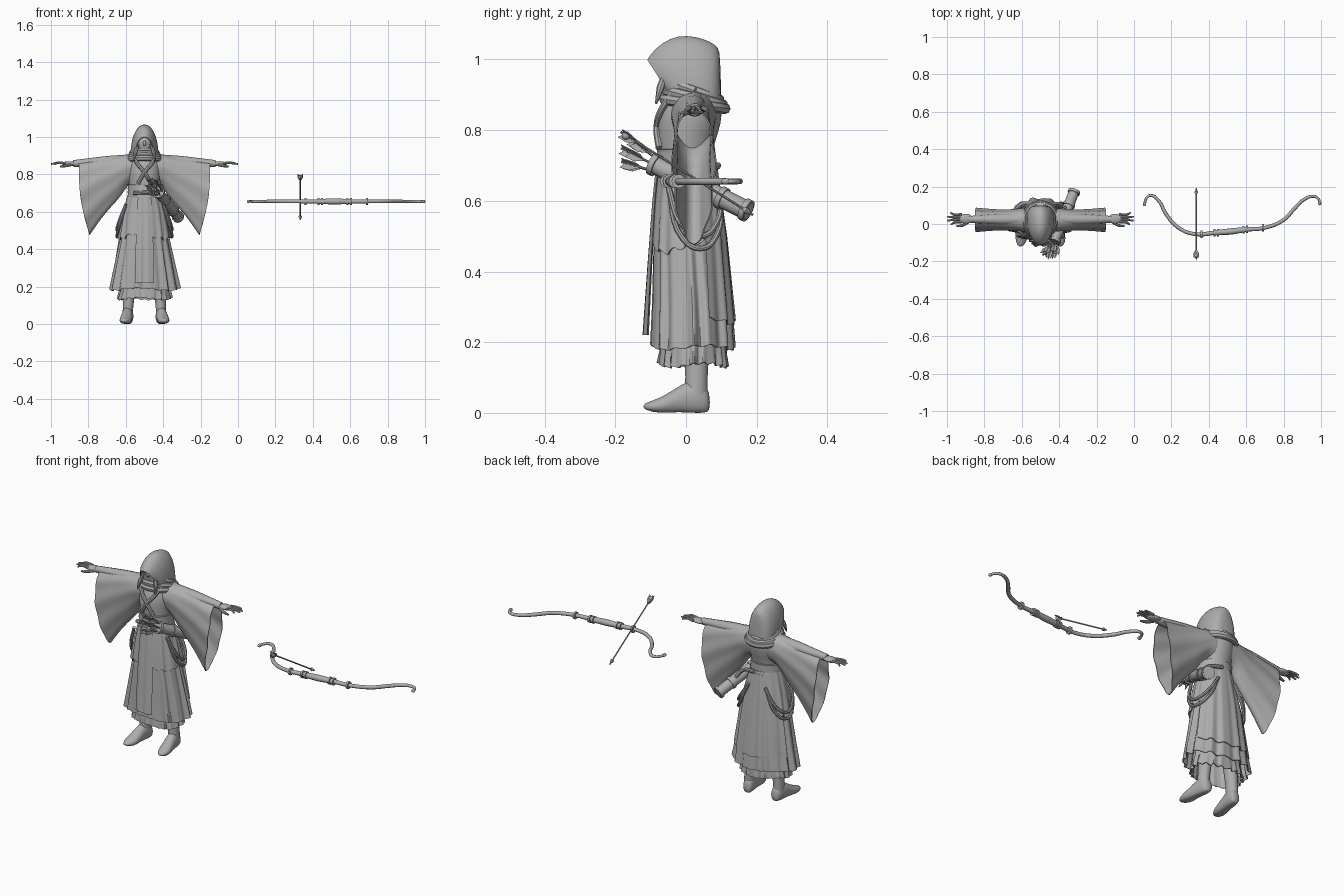
import bpy, bmesh, math, random
from mathutils import Vector

random.seed(4)
if "Cube" in bpy.data.objects:
    bpy.data.objects.remove(bpy.data.objects["Cube"])

grey = bpy.data.materials.new("plain grey")
grey.use_nodes = True
colour = (0.42, 0.42, 0.42, 1)
grey.diffuse_color = colour
grey.node_tree.nodes["Principled BSDF"].inputs["Base Color"].default_value = colour

CX = -0.5  # figure's centre line
SIDES = ((1, "left"), (-1, "right"))
made = []


def add(name, data):
    ob = bpy.data.objects.new(name, data)
    bpy.context.collection.objects.link(ob)
    data.materials.append(grey)
    made.append(ob)
    return ob


def loft(name, rings, closed=True, caps=(False, False), thick=0, smooth=0):
    """Skin a list of rings holding equal numbers of points."""
    bm = bmesh.new()
    rows = [[bm.verts.new(p) for p in r] for r in rings]
    n = len(rows[0])
    for a, b in zip(rows, rows[1:]):
        for i in range(n if closed else n - 1):
            j = (i + 1) % n
            bm.faces.new((a[i], a[j], b[j], b[i]))
    for cap, row in zip(caps, (rows[0], rows[-1])):
        if cap:
            bm.faces.new(row)
    bmesh.ops.recalc_face_normals(bm, faces=bm.faces)
    me = bpy.data.meshes.new(name)
    bm.to_mesh(me)
    bm.free()
    ob = add(name, me)
    if smooth:
        ob.modifiers.new("round", "SUBSURF").levels = smooth
    if thick:
        ob.modifiers.new("cloth", "SOLIDIFY").thickness = thick
    return ob


def oval(cy, z, rx, ry, n=24, cx=CX, span=(0, 360), pleat=0, wave=0, count=14):
    """Horizontal ring, optionally pleated and with a wavy height."""
    full = span == (0, 360)
    pts = []
    for i in range(n):
        a = math.radians(span[0] + (span[1] - span[0]) * i / (n if full else n - 1))
        k = 1 + pleat * (math.cos(count * a) + 0.6 * math.sin((count + 7) * a + 1))
        pts.append((cx + rx * k * math.cos(a), cy + ry * k * math.sin(a),
                    z + wave * math.sin(3 * a + 0.6) + wave * 0.5 * math.cos(count * a)))
    return pts


def tube(name, pts, r, radii=None, res=2):
    """Round rod through points with a radius factor at each."""
    cu = bpy.data.curves.new(name, "CURVE")
    cu.dimensions = "3D"
    cu.bevel_depth, cu.bevel_resolution, cu.use_fill_caps = r, res, True
    cu.resolution_u = 6
    sp = cu.splines.new("BEZIER")
    sp.bezier_points.add(len(pts) - 1)
    for i, (bp, p) in enumerate(zip(sp.bezier_points, pts)):
        bp.co = p
        bp.handle_left_type = bp.handle_right_type = "AUTO"
        bp.radius = radii[i] if radii else 1
    return add(name, cu)


def ball(name, centre, size):
    bm = bmesh.new()
    bmesh.ops.create_uvsphere(bm, u_segments=20, v_segments=12, radius=1)
    for v in bm.verts:
        v.co = Vector(centre) + Vector([a * b for a, b in zip(v.co, size)])
    me = bpy.data.meshes.new(name)
    bm.to_mesh(me)
    bm.free()
    return add(name, me)


def arrow(name, tail, tip, head=True):
    """Shaft with three feather vanes at the tail and a point at the tip."""
    a, b = Vector(tail), Vector(tip)
    d = (b - a).normalized()
    tube(name + "_shaft", [a, b], 0.0035)
    u = d.cross(Vector((1, 0, 0))).normalized()
    w = d.cross(u)
    for i in range(3):
        t = i * math.tau / 3
        out = u * math.cos(t) + w * math.sin(t)
        side = d.cross(out) * 0.0015
        edge = [a + d * 0.012, a + out * 0.017, a + d * 0.03 + out * 0.017, a + d * 0.06]
        loft(name + "_feather", [[p + side for p in edge], [p - side for p in edge]],
             caps=(True, True))
    if head:
        tube(name + "_point", [b - d * 0.035, b - d * 0.025, b], 0.01, [0.3, 1, 0.05])


# Robe body
loft("torso", [oval(*r) for r in ((0, .66, .09, .08), (0, .71, .08, .073), (0, .76, .083, .079),
     (.01, .82, .093, .092), (.018, .875, .09, .085), (.025, .91, .065, .062),
     (.025, .94, .045, .045))], smooth=1)
loft("sash", [oval(0, .675 + .01 * i, .088 + .003 * (i % 2), .08 + .003 * (i % 2))
              for i in range(8)], thick=.006)

# Pleated skirt layers
N = 160
loft("skirt", [oval(.005, .70, .082, .075, N), oval(.005, .6, .105, .088, N, pleat=.015),
               oval(.01, .45, .13, .1, N, pleat=.03), oval(.018, .3, .16, .11, N, pleat=.04),
               oval(.02, .185, .183, .116, N, pleat=.045, wave=.006)], thick=.004)
loft("underskirt", [oval(.02, .3, .115, .085, N), oval(.02, .2, .13, .092, N, pleat=.03),
                    oval(.02, .135, .142, .097, N, pleat=.05, wave=.006, count=20)], thick=.004)
loft("overskirt", [oval(.005, .705, .086, .08, N), oval(.007, .6, .115, .095, N, pleat=.015),
                   oval(.01, .47, .14, .106, N, pleat=.03, wave=.015)], thick=.004)
loft("back_panel", [oval(.01, z, rx, ry, 60, span=(25, 155), pleat=p, wave=w)
     for z, rx, ry, p, w in ((.69, .086, .08, 0, 0), (.5, .14, .106, .02, 0),
                             (.26, .175, .128, .035, .008))], thick=.004)
loft("front_panel", [oval(.005, z, rx, ry, 16, span=(250, 290), pleat=p, count=18)
     for z, rx, ry, p in ((.74, .09, .086, 0), (.6, .12, .1, .01), (.42, .14, .112, .02),
                          (.22, .15, .124, .03))], thick=.004)

# Collar, cowl and lapels
for i, (z, rx, ry) in enumerate(((.875, .088, .085), (.893, .08, .078), (.912, .068, .068))):
    pts = [(x, y, h - (y - .02) * (.15 + .1 * i)) for x, y, h in oval(.025, z, rx, ry, 17)]
    tube("cowl_fold", pts + pts[:1], .016)
for s, side in SIDES:
    tube(side + "_lapel", [(CX + s * .06, -.035, .905), (CX + s * .04, -.068, .86),
         (CX, -.082, .81), (CX - s * .035, -.076, .75)], .01)
    tube(side + "_hair_lock", [(CX + s * .035, -.06, .96), (CX + s * .048, -.072, .92),
         (CX + s * .055, -.085, .875)], .011, [.7, 1, .3])

# Hood made of arches running from the brim to the back of the head
arches = ((-.11, 1.0, -.052, .91, .046), (-.088, 1.032, -.04, .9, .06),
          (-.045, 1.062, -.01, .885, .071), (.0, 1.07, .025, .88, .075),
          (.05, 1.06, .06, .88, .073), (.085, 1.042, .088, .88, .06),
          (.097, 1.025, .1, .88, .035))
hood = []
for ty, tz, by, bz, hw in arches:
    ring = []
    for i in range(21):
        a = math.pi * i / 20
        k = math.sin(a)
        x = hw * math.cos(a) * (1 + .12 * k)
        ring.append((CX + x, by + (ty - by) * k, bz + (tz - bz) * k))
    hood.append(ring)
loft("hood", hood, closed=False, caps=(False, True), thick=.006, smooth=1)
ball("head", (CX, -.005, .965), (.048, .06, .07))
ball("nose", (CX, -.066, .965), (.008, .012, .014))

for s, side in SIDES:
    # Wide hanging sleeve: top point, bottom point and half width of each ring
    rings = []
    for k, (tx, tz, bx, bz, hw) in enumerate(((.04, .912, .05, .75, .07),
            (.1, .905, .085, .755, .066), (.17, .895, .125, .68, .058),
            (.24, .884, .19, .615, .058), (.3, .874, .245, .545, .062),
            (.35, .865, .292, .475, .066))):
        ring = []
        for i in range(36):
            a = math.tau * i / 36
            t = (1 - math.cos(a)) / 2
            w = hw * math.sin(a) * (1 + .04 * k / 2 * math.cos(9 * a)) * (1.05 - .25 * t)
            bulge = .02 * math.sin(math.pi * t) * k / 5
            ring.append((CX + s * (tx + (bx - tx) * t + bulge), .022 + w, tz + (bz - tz) * t))
        rings.append(ring)
    loft(side + "_sleeve", rings, thick=.004, smooth=1)

    # Arm, hand and spread fingers
    tube(side + "_arm", [(CX + s * x, .025, z) for x, z in ((.06, .875), (.2, .868), (.38, .858))],
         .03, [1.1, 1, .6], 4)
    ball(side + "_palm", (CX + s * .4, .028, .857), (.04, .026, .013))
    for i in range(4):
        y = .008 + i * .014
        reach = (.478, .498, .5, .482)[i]
        tube(side + "_finger", [(CX + s * .42, y + .002, .858), (CX + s * .46, y, .862),
             (CX + s * reach, y + (i - 1.5) * .007, .855)], .007, [1, 1, .6])
    tube(side + "_thumb", [(CX + s * .385, .01, .853), (CX + s * .42, -.008, .846),
         (CX + s * .45, -.012, .842)], .008, [1, 1, .6])

    # Boot: leg shaft plus a foot lofted from heel to pointed toe
    fx = CX + s * .09
    loft(side + "_boot_leg", [oval(cy, z, rx, ry, 16, cx=CX + s * off) for cy, z, rx, ry, off in
         ((.03, .3, .042, .045, .07), (.03, .18, .034, .037, .08), (.03, .1, .028, .031, .088),
          (.028, .04, .028, .034, .09))], smooth=1)
    foot = []
    for y, low, high, w in ((.068, .006, .05, .018), (.055, 0, .075, .028), (.02, 0, .09, .031),
                            (-.02, .003, .07, .03), (-.06, 0, .045, .035), (-.095, .002, .032, .03),
                            (-.122, .012, .024, .01)):
        foot.append([(fx + s * (.02 - y) * .12 + w * math.cos(a), y, max(low,
                     (low + high) / 2 + (high - low) * .6 * math.sin(a)))
                     for a in (math.tau * i / 16 for i in range(16))])
    loft(side + "_boot_foot", foot, caps=(True, True), smooth=1)

    # Draped cords at the hips
    for drop in (0, .035):
        tube(side + "_hip_cord", [(CX + s * .1, -.05, .64), (CX + s * .142, -.01, .53 - drop),
             (CX + s * .145, .04, .5 - drop), (CX + s * .11, .088, .54 - drop),
             (CX + s * .05, .095, .63)], .008)

# Quiver worn across the left hip
top, end = Vector((-.425, -.095, .705)), Vector((-.318, .178, .57))
axis = end - top
tube("quiver", [top, top + axis * .5, end], .029, [.9, 1, .95], 4)
for t in (.02, .3, .72, .97):
    tube("quiver_band", [top + axis * (t - .025), top + axis * (t + .025)], .033, res=4)
tube("quiver_strap", [top + axis * .3, (-.46, -.09, .70), (-.56, -.085, .70)], .01)
tube("quiver_strap", [top + axis * .7, (-.40, .075, .68), (-.48, .09, .70)], .01)
for i in range(7):
    a = i * math.tau / 6
    r = 0 if i == 6 else 1
    off = Vector((math.cos(a) * r, math.sin(a) * r * .4, math.sin(a) * r))
    tail = top - axis * random.uniform(.24, .33) + off * .036
    arrow("quiver_arrow", tail, top + axis * .1 + off * .015, head=False)

# Recurved bow lying flat beside the figure
path = ((.056, .108), (.068, .14), (.09, .153), (.135, .12), (.17, .055), (.245, -.025),
        (.335, -.055), (.43, -.047), (.515, -.04), (.59, -.03), (.7, -.02), (.8, .022),
        (.86, .085), (.905, .128), (.96, .148), (.985, .135), (.993, .112))
H = .655
tube("bow_limbs", [(x, y, H) for x, y in path], .01,
     [.7, .7, .8, .9, 1, 1, 1, 1.2, 1.5, 1.2, 1, 1, 1, .9, .8, .7, .7], 3)
tube("bow_grip", [(.43, -.047, H), (.515, -.04, H), (.6, -.029, H)], .017, [.8, 1, .8], 3)
for x, y in ((.36, -.054), (.43, -.047), (.45, -.046), (.585, -.031), (.605, -.029), (.69, -.021)):
    tube("bow_binding", [(x - .005, y, H), (x + .005, y, H)], .02, res=3)
for x, y in (path[0], path[-1]):
    ball("bow_tip", (x, y, H), (.009, .012, .009))

# Loose arrow resting across the bow
arrow("loose_arrow", (.333, -.185, .795), (.333, .19, .56))
ball("arrow_nock", (.333, -.17, .785), (.012, .012, .012))

# Turn rods into meshes and smooth everything
bpy.ops.object.select_all(action="DESELECT")
for ob in made:
    ob.select_set(True)
bpy.context.view_layer.objects.active = made[0]
bpy.ops.object.convert(target="MESH")
bpy.ops.object.shade_smooth_by_angle(angle=math.radians(40))
